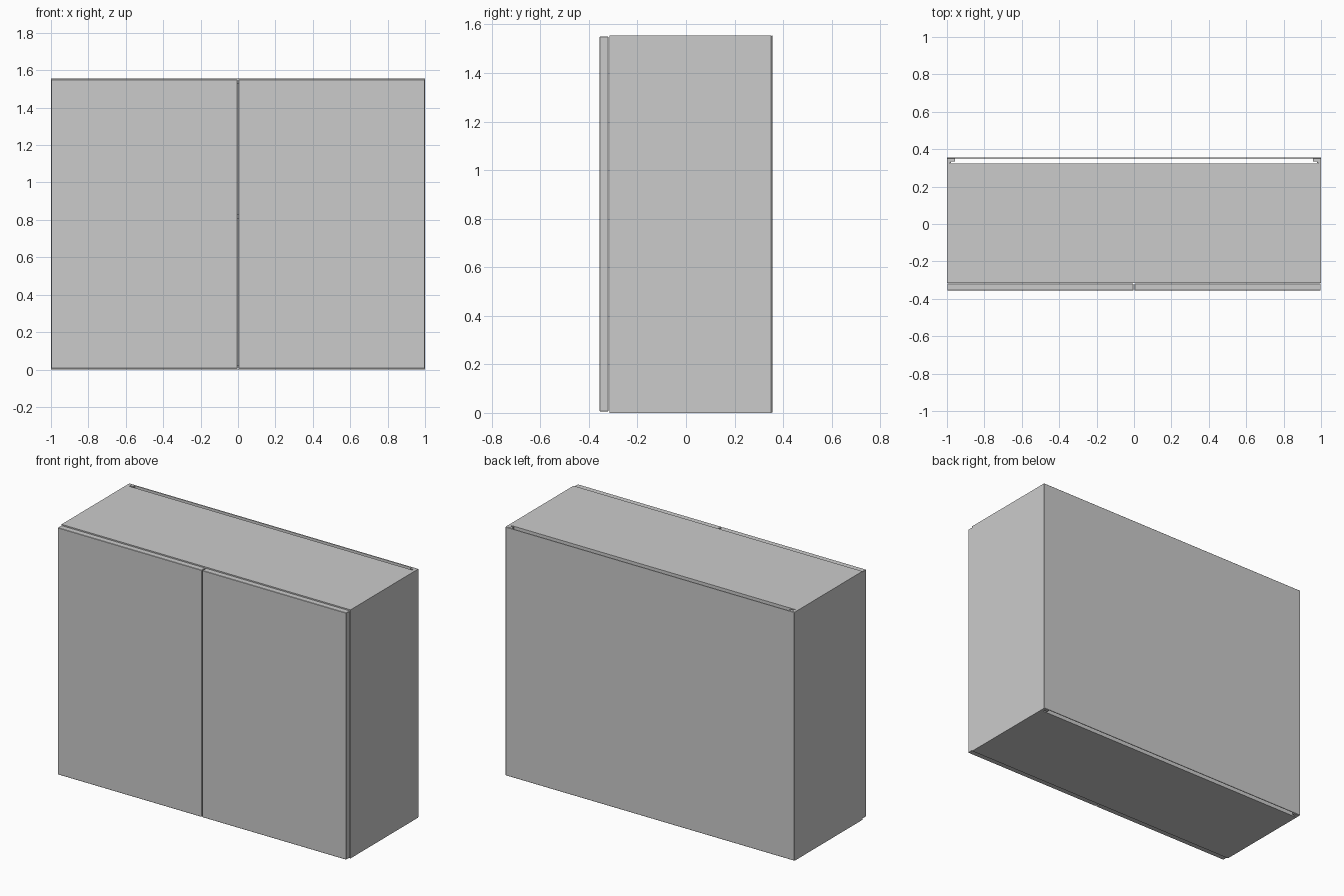
import bpy, bmesh

if "Cube" in bpy.data.objects:
    bpy.data.objects.remove(bpy.data.objects["Cube"])


def box(name, x, y, z, bevel=0.0):
    """Box from (min, max) ranges on each axis."""
    bm = bmesh.new()
    bmesh.ops.create_cube(bm, size=1)
    for v in bm.verts:
        v.co = [r[0] if c < 0 else r[1] for c, r in zip(v.co, (x, y, z))]
    me = bpy.data.meshes.new(name)
    bm.to_mesh(me)
    bm.free()
    ob = bpy.data.objects.new(name, me)
    bpy.context.collection.objects.link(ob)
    if bevel:
        m = ob.modifiers.new("bevel", "BEVEL")
        m.width = bevel
        m.segments = 1
    return ob


def prism(name, pts, z):
    """Extrude an xy outline along z."""
    bm = bmesh.new()
    f = bm.faces.new([bm.verts.new((px, py, z[0])) for px, py in pts])
    ext = bmesh.ops.extrude_face_region(bm, geom=[f])
    for v in ext["geom"]:
        if isinstance(v, bmesh.types.BMVert):
            v.co.z = z[1]
    bmesh.ops.recalc_face_normals(bm, faces=bm.faces)
    me = bpy.data.meshes.new(name)
    bm.to_mesh(me)
    bm.free()
    ob = bpy.data.objects.new(name, me)
    bpy.context.collection.objects.link(ob)
    return ob


W, D, H = 1.0, 0.356, 1.555   # half width, half depth, height
FRONT = -0.316                # front edge of the carcass
T = 0.014                     # side sheet thickness

# Side panels, each with a small folded return at the rear corner
for side, s in (("left", -1), ("right", 1)):
    outline = [(W, FRONT), (W, 0.351), (0.958, 0.351), (0.958, 0.334),
               (0.978, 0.334), (0.978, 0.326), (W - T, 0.326), (W - T, FRONT)]
    prism(side + "_side_panel", [(s * px, py) for px, py in outline], (0, H))

# Top and bottom stop short of the back, leaving an open slot
inner = (-W + T, W - T)
box("top_panel", inner, (FRONT, 0.323), (H - 0.025, H))
box("bottom_panel", inner, (FRONT, 0.323), (0, 0.025))

# Thin back sheet
box("back_panel", (-W, W), (0.351, D), (0, H), 0.002)

# Interior shelf
box("shelf", inner, (FRONT + 0.02, 0.323), (0.808, 0.828))

# Pair of doors with a narrow gap between them
for side, s in (("left", -1), ("right", 1)):
    box(side + "_door", tuple(sorted((s * 0.003, s * 0.998))),
        (-D, -0.319), (0.006, H - 0.005), 0.002)
